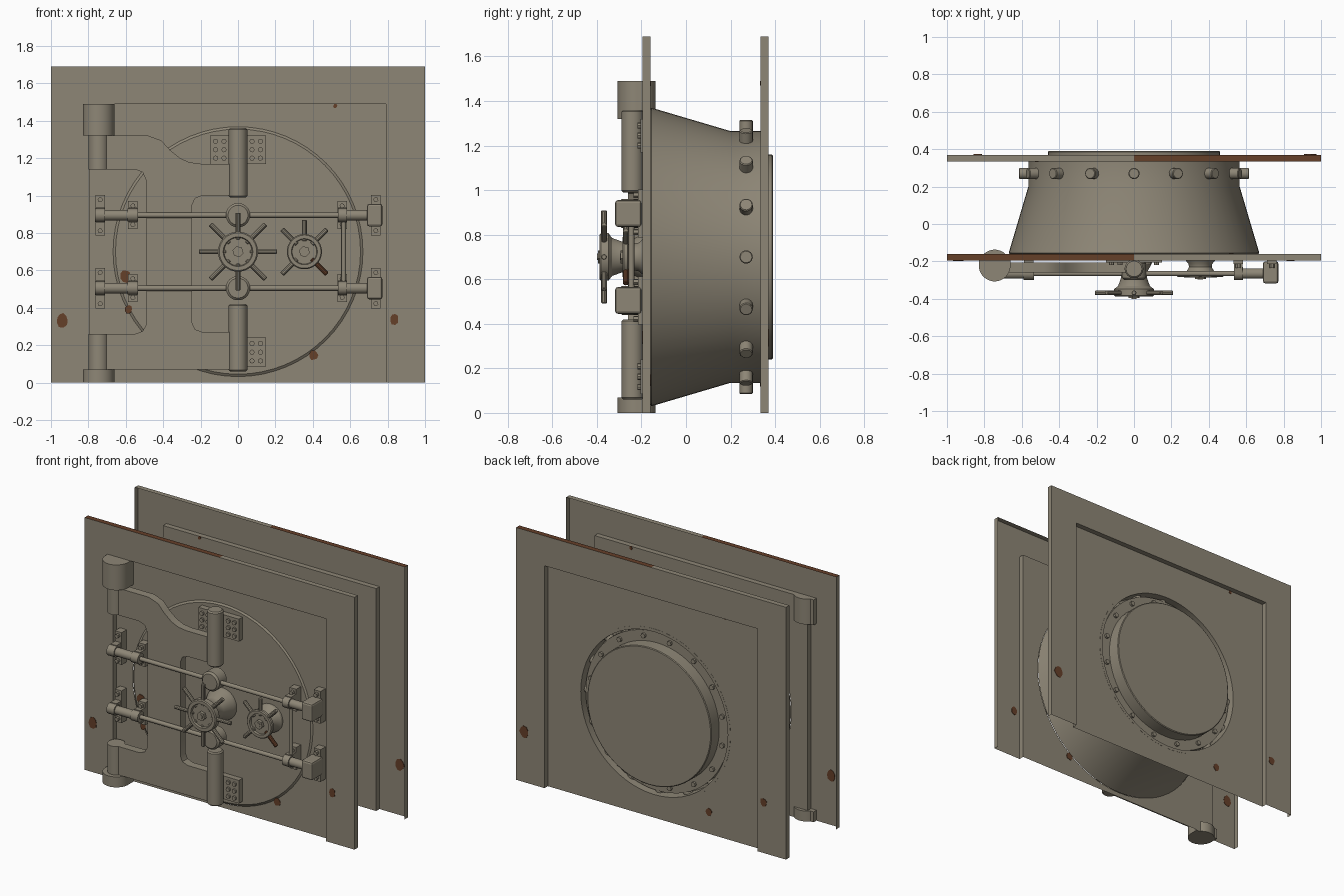
import bpy, bmesh, math, random
from mathutils import Vector

if "Cube" in bpy.data.objects:
    bpy.data.objects.remove(bpy.data.objects["Cube"])
random.seed(4)


def material(name, col):
    m = bpy.data.materials.new(name)
    m.diffuse_color = (*col, 1)
    m.use_nodes = True
    m.node_tree.nodes["Principled BSDF"].inputs["Base Color"].default_value = m.diffuse_color
    return m


STEEL = material("grey steel", (0.27, 0.24, 0.182))
RUST = material("brown rust", (0.13, 0.05, 0.022))
CZ = 0.70          # height of the door centre


def finish(name, bm, mat=STEEL, smooth=True, normals=True):
    if normals:
        bmesh.ops.recalc_face_normals(bm, faces=bm.faces)
    me = bpy.data.meshes.new(name)
    bm.to_mesh(me)
    bm.free()
    me.materials.append(mat)
    me.materials.append(RUST)
    if smooth:
        me.shade_smooth()
        me.set_sharp_from_angle(angle=math.radians(32))
    ob = bpy.data.objects.new(name, me)
    bpy.context.collection.objects.link(ob)
    return ob


def box(name, x0, x1, y0, y1, z0, z1, bevel=0.0, mat=STEEL):
    bm = bmesh.new()
    bmesh.ops.create_cube(bm, size=1)
    for v in bm.verts:
        v.co = ((x0 + x1) / 2 + v.co.x * (x1 - x0), (y0 + y1) / 2 + v.co.y * (y1 - y0),
                (z0 + z1) / 2 + v.co.z * (z1 - z0))
    if bevel:
        bmesh.ops.bevel(bm, geom=bm.edges[:], offset=bevel, segments=2, profile=0.5, affect='EDGES')
    return finish(name, bm, mat, smooth=False)


def lathe(name, profile, a, axis, n=24, mat=STEEL):
    """Revolve (radius, distance) points about an axis through point a."""
    a = Vector(a)
    axis = Vector(axis).normalized()
    u = axis.orthogonal().normalized()
    w = axis.cross(u)
    bm = bmesh.new()
    rings = []
    for r, d in profile:
        if r == 0:
            rings.append([bm.verts.new(a + axis * d)] * n)
        else:
            rings.append([bm.verts.new(a + axis * d + r * (u * math.cos(t) + w * math.sin(t)))
                          for t in (2 * math.pi * i / n for i in range(n))])
    for p, q in zip(rings, rings[1:]):
        for i in range(n):
            j = (i + 1) % n
            vs = list(dict.fromkeys([p[i], p[j], q[j], q[i]]))
            bm.faces.new(vs)
    return finish(name, bm, mat)


def rod(name, a, b, r, n=16, c=0.0, mat=STEEL):
    d = Vector(b) - Vector(a)
    L = d.length
    prof = [(0, 0), (r - c, 0), (r, c), (r, L - c), (r - c, L), (0, L)] if c else [(0, 0), (r, 0), (r, L), (0, L)]
    return lathe(name, prof, a, d, n, mat)


def prism(name, pts, y0, y1, mat=STEEL):
    bm = bmesh.new()
    f = bm.faces.new([bm.verts.new((x, y0, z)) for x, z in pts])
    ext = bmesh.ops.extrude_face_region(bm, geom=[f])["geom"]
    for v in ext:
        if isinstance(v, bmesh.types.BMVert):
            v.co.y = y1
    bm.faces.new([v for v in reversed(f.verts)]) if not f.is_valid else None
    return finish(name, bm, mat)


def rust_spot(x, y, z, r):
    pts = []
    for i in range(9):
        t = 2 * math.pi * i / 9
        k = r * random.uniform(0.8, 1.1)
        pts.append((x + k * math.cos(t) * 0.9, z + k * math.sin(t) * 1.1))
    prism("rust_spot", pts, y - 0.003, y + 0.003, RUST)


# Wall shells: outer frame, edge rims, recess sides and holed panel
def wall(name, m, yo, yi, hole):
    bm = bmesh.new()

    def quad(*co):
        return bm.faces.new([bm.verts.new((m * x, y, z)) for x, y, z in co])
    H, W, h = 1.69, 0.79, 1.49
    for x0, x1, z0 in ((-1, -W, 0), (W, 1, 0), (-W, W, h)):
        quad((x0, yo, z0), (x1, yo, z0), (x1, yo, H), (x0, yo, H))
    for x, top in ((-1, H), (1, H), (-W, h), (W, h)):
        quad((x, yo, 0), (x, yi, 0), (x, yi, top), (x, yo, top))
    for x0, x1, z in ((-1, 0, H), (0, 1, H), (-W, W, h)):
        f = quad((x0, yo, z), (x1, yo, z), (x1, yi, z), (x0, yi, z))
        f.material_index = 1 if x0 == -1 else 0
    loops = [[(-W, 0), (W, 0), (W, h), (-W, h)],
             [(hole * math.cos(math.pi * i / 32), CZ + hole * math.sin(math.pi * i / 32)) for i in range(64)]]
    edges = []
    for loop in loops:
        vs = [bm.verts.new((x, yi, z)) for x, z in loop]
        edges += [bm.edges.new((vs[i], vs[(i + 1) % len(vs)])) for i in range(len(vs))]
    bmesh.ops.triangle_fill(bm, edges=edges, use_beauty=True, use_dissolve=False)
    for f in bm.faces:      # face every sheet outwards
        f.normal_update()
        if abs(f.normal.y) > 0.9 and f.normal.y * yo < 0:
            f.normal_flip()
    for x, z, y, r in ((-0.94, 0.335, yo, 0.037), (0.835, 0.34, yo, 0.028),
                       (0.405, 0.147, yi, 0.026), (0.52, 1.48, yi, 0.012)):
        rust_spot(m * x, y, z, r)
    finish(name, bm, smooth=False, normals=False)


wall("front_wall", 1, -0.195, -0.16, 0.668)
wall("back_wall", -1, 0.37, 0.335, 0.564)

# Round door plug with a recessed bolt ring and raised disc at the back
lathe("door_plug", [(0, -0.166), (0.655, -0.166), (0.67, -0.155), (0.565, 0.2), (0.565, 0.336), (0.545, 0.336),
                    (0.545, 0.24), (0.53, 0.24), (0.53, 0.305), (0.46, 0.305), (0.46, 0.386), (0.455, 0.39),
                    (0, 0.39)], (0, 0, CZ), (0, 1, 0), 64)
for i in range(16):
    t = math.pi * i / 8
    c, s = math.cos(t), math.sin(t)
    rod("locking_bolt", (0.52 * c, 0.27, CZ + 0.52 * s), (0.615 * c, 0.27, CZ + 0.615 * s), 0.03, 14, 0.004)
    c, s = math.cos(t + 0.196), math.sin(t + 0.196)
    rod("ring_bolt", (0.495 * c, 0.3, CZ + 0.495 * s), (0.495 * c, 0.32, CZ + 0.495 * s), 0.016, 8)
rust_spot(-0.6, -0.167, 0.57, 0.032)
rust_spot(-0.585, -0.167, 0.39, 0.022)

# Hinge blocks, pins and swing arm
for z0, z1 in ((1.32, 1.49), (0, 0.07)):
    rod("hinge_block", (-0.745, -0.222, z0), (-0.745, -0.222, z1), 0.085, 28)
    box("hinge_base", -0.83, -0.66, -0.222, -0.165, z0, z1)
for z0, z1 in ((1.14, 1.32), (0.07, 0.26)):
    rod("hinge_pin", (-0.745, -0.225, z0), (-0.745, -0.225, z1), 0.054, 24)
prism("swing_arm", [(-0.75, 1.32), (-0.48, 1.32), (-0.41, 1.295), (-0.365, 1.245), (-0.31, 1.2), (-0.26, 1.178),
                    (-0.2, 1.17), (0, 1.17), (0, 1.0), (-0.19, 1.0), (-0.23, 0.985), (-0.245, 0.95),
                    (-0.245, 0.32), (-0.23, 0.285), (-0.19, 0.27), (0, 0.27), (0, 0.07), (-0.75, 0.07),
                    (-0.75, 0.26), (-0.55, 0.26), (-0.51, 0.275), (-0.49, 0.31), (-0.49, 1.08),
                    (-0.51, 1.125), (-0.55, 1.14), (-0.75, 1.14)], -0.26, -0.205)

# Centre pivot cylinders with bolted plates
for z0, z1, p0, p1 in ((0.99, 1.36, 1.17, 1.32), (0.06, 0.42, 0.085, 0.24)):
    rod("pivot_cylinder", (0, -0.24, z0), (0, -0.24, z1), 0.05, 28, 0.008)
    box("pivot_plate", -0.15, 0.15, -0.205, -0.162, p0, p1)
    for x in (-0.12, -0.075, 0.075, 0.12):
        for k in (0.2, 0.5, 0.8):
            z = p0 + k * (p1 - p0)
            rod("plate_bolt", (x, -0.2, z), (x, -0.218, z), 0.014, 8)

# Pressure bars with brackets, sleeves and end blocks
RY = -0.265


def bracket(x, z, half):
    box("bracket_foot", x - 0.025, x + 0.025, -0.215, -0.162, z - half, z + half)
    box("bracket_body", x - 0.022, x + 0.022, RY, -0.2, z - 0.04, z + 0.04)
    for s in (-1, 1):
        zz = z + s * (half - 0.025)
        rod("bracket_nut", (x, -0.21, zz), (x, -0.235, zz), 0.014, 6)


for z in (0.895, 0.505):
    rod("pressure_bar", (-0.75, RY, z), (0.75, RY, z), 0.014)
    rod("bar_knuckle", (0, -0.2, z), (0, -0.3, z), 0.065, 28, 0.012)
    for x, half in ((-0.737, 0.108), (-0.562, 0.075), (0.557, 0.075), (0.737, 0.108)):
        bracket(x, z, half)
    for x0, x1, r in ((-0.765, -0.71, 0.036), (-0.71, -0.585, 0.028), (-0.59, -0.535, 0.035),
                      (0.535, 0.582, 0.036), (0.582, 0.69, 0.028)):
        rod("bar_sleeve", (x0, RY, z), (x1, RY, z), r, 20)
    box("end_block", 0.69, 0.772, -0.318, -0.2, z - 0.06, z + 0.06, 0.012)
rod("link_rod", (0.565, RY + 0.02, 0.505), (0.565, RY + 0.02, 0.895), 0.013)


# Hand wheels: waisted hub with rim, nut and spokes
def hand_wheel(x, base, front, r, reach, angles, spoke_y, rust=None):
    d = front - base
    prof = [(r * 1.0, base), (r * 0.98, base + d * 0.12), (r * 0.68, base + d * 0.4), (r * 0.65, base + d * 0.55),
            (r * 0.8, base + d * 0.75), (r, base + d * 0.82), (r, front - 0.006 * math.copysign(1, d)), (r * 0.94, front),
            (r * 0.74, front), (r * 0.7, front + 0.012), (0, front + 0.012)]
    lathe("wheel_hub", [(0, base)] + prof, (x, 0, CZ), (0, 1, 0), 36)
    rod("wheel_nut", (x, front + 0.015, CZ), (x, front - 0.008, CZ), 0.03, 6)
    rod("wheel_stud", (x, front, CZ), (x, front - 0.012, CZ), 0.015, 12)
    for a in angles:
        c, s = math.cos(math.radians(a)), math.sin(math.radians(a))
        rod("wheel_spoke", (x + c * r * 0.6, spoke_y, CZ + s * r * 0.6), (x + c * reach, spoke_y, CZ + s * reach),
            0.013, 10, 0.003, RUST if a == rust else STEEL)


hand_wheel(0, -0.165, -0.388, 0.107, 0.208, range(0, 360, 45), -0.368)
hand_wheel(0.355, -0.165, -0.285, 0.094, 0.17, (90, 45, 135, 225, 315), -0.27, rust=315)
